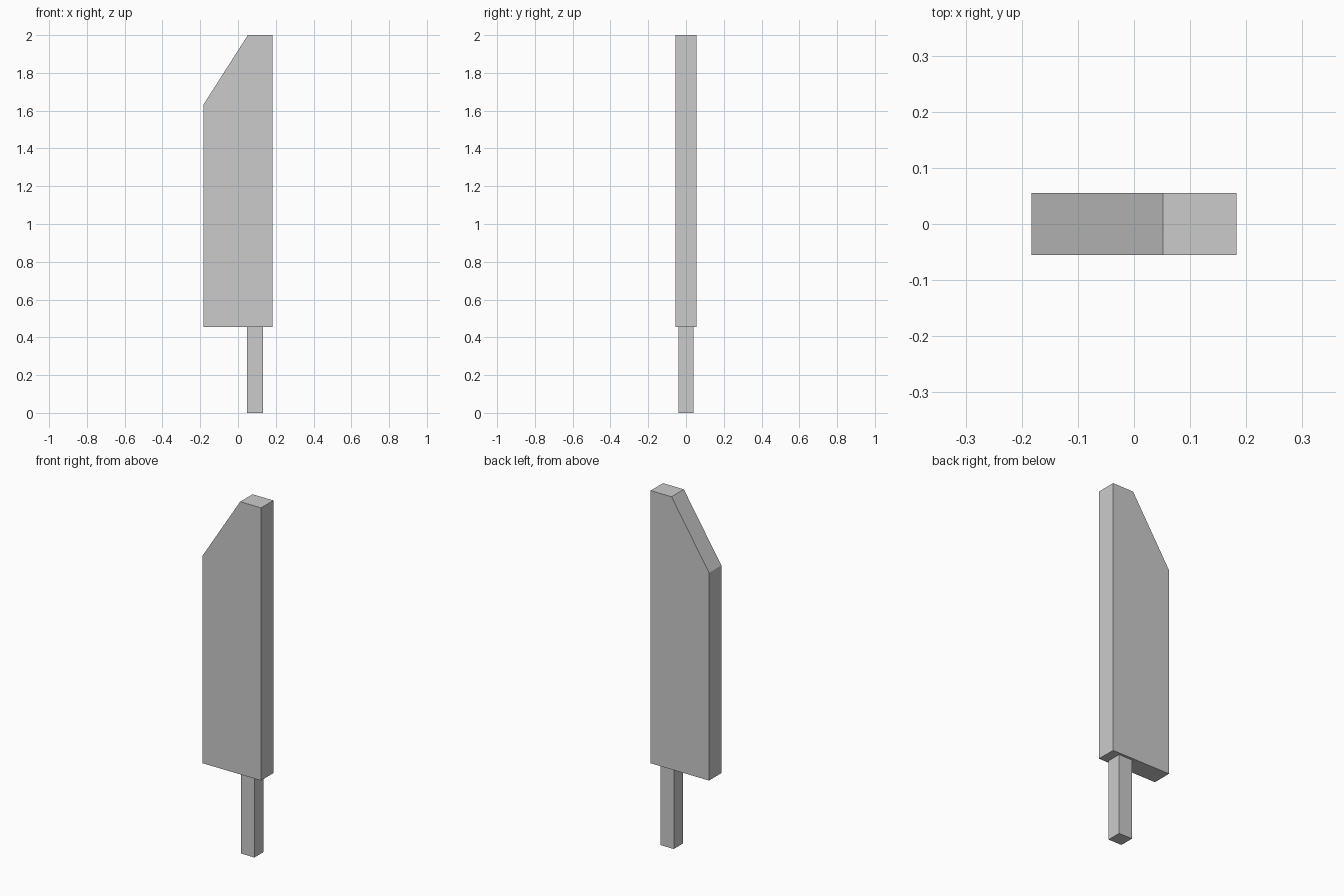
import bpy
import bmesh

if "Cube" in bpy.data.objects:
    bpy.data.objects.remove(bpy.data.objects["Cube"])


def extruded_profile(name, points, half_depth):
    """Make a closed solid from an (x, z) outline, centred on y = 0."""
    bm = bmesh.new()
    face = bm.faces.new([bm.verts.new((x, -half_depth, z)) for x, z in points])
    result = bmesh.ops.extrude_face_region(bm, geom=[face])
    moved = [v for v in result["geom"] if isinstance(v, bmesh.types.BMVert)]
    bmesh.ops.translate(bm, verts=moved, vec=(0, 2 * half_depth, 0))
    bmesh.ops.recalc_face_normals(bm, faces=bm.faces)
    mesh = bpy.data.meshes.new(name)
    bm.to_mesh(mesh)
    bm.free()
    obj = bpy.data.objects.new(name, mesh)
    bpy.context.collection.objects.link(obj)
    return obj


BLADE_BOTTOM = 0.455

# Wide blade with one slanted top corner
extruded_profile("blade", [(-0.183, BLADE_BOTTOM), (0.183, BLADE_BOTTOM),
                           (0.183, 2.0), (0.052, 2.0), (-0.183, 1.632)], 0.055)

# Slim square handle, offset towards the spine
extruded_profile("handle", [(0.048, 0.0), (0.132, 0.0),
                            (0.132, BLADE_BOTTOM), (0.048, BLADE_BOTTOM)], 0.041)
